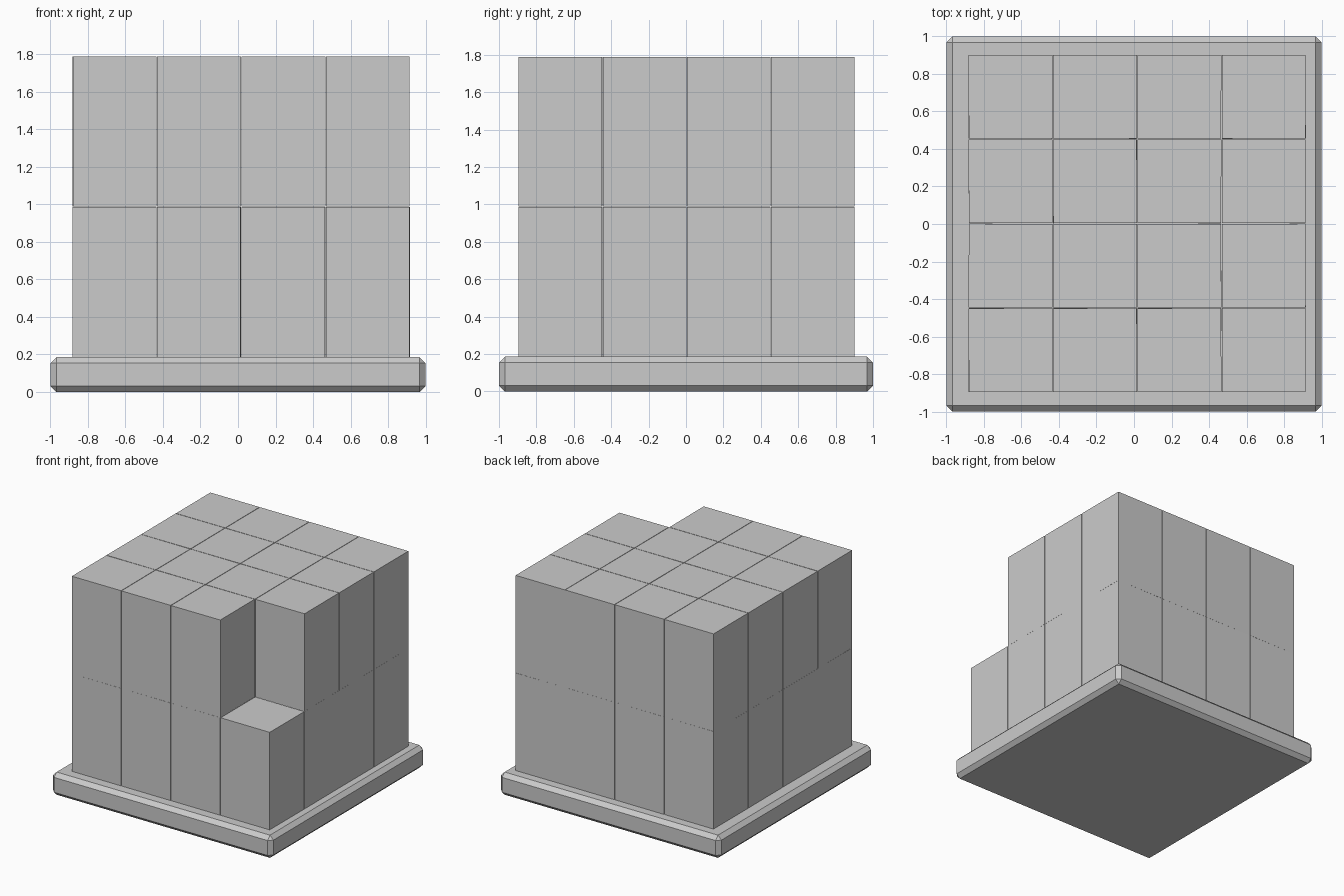
import bpy
import random

if "Cube" in bpy.data.objects:
    bpy.data.objects.remove(bpy.data.objects["Cube"])

random.seed(4)


def box(name, size, centre):
    bpy.ops.mesh.primitive_cube_add(size=1, location=centre)
    ob = bpy.context.object
    ob.name = name
    ob.scale = size
    bpy.ops.object.transform_apply(location=False, rotation=False, scale=True)
    return ob


# Pallet base with chamfered edges
BASE_H = 0.186
base = box("pallet_base", (2, 2, BASE_H), (0, 0, BASE_H / 2))
bevel = base.modifiers.new("chamfer", 'BEVEL')
bevel.width = 0.032
bevel.segments = 1

# Stacked crates: 4 x 4 x 2, front right crate of the upper layer missing
PITCH, SIDE, HEIGHT = 0.45, 0.446, 0.8
CX, CY = 0.017, 0.003
for layer in range(2):
    for row in range(4):
        for col in range(4):
            if (layer, row, col) == (1, 0, 3):
                continue
            x = CX + (col - 1.5) * PITCH
            y = CY + (row - 1.5) * PITCH
            z = BASE_H + 0.001 + (layer + 0.5) * (HEIGHT + 0.0005)
            crate = box(f"crate_{layer}_{row}_{col}", (SIDE, SIDE, HEIGHT), (x, y, z))
            # Slight hand-placed misalignment
            crate.rotation_euler.z = random.uniform(-0.004, 0.004)
